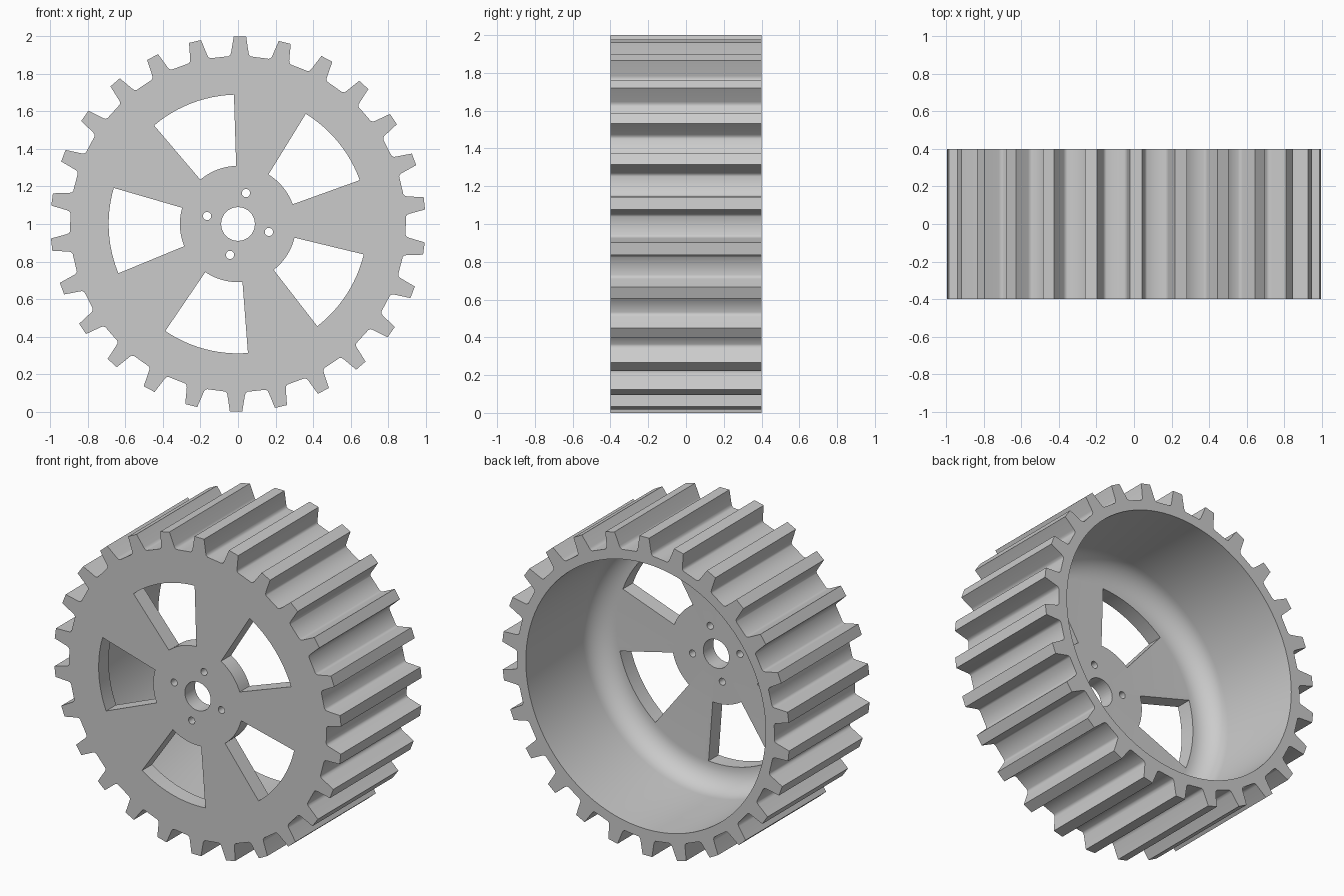
import bpy
import bmesh
from math import sin, cos, pi, radians
from mathutils import Matrix, Vector

cube = bpy.data.objects.get("Cube")
if cube:
    bpy.data.objects.remove(cube, do_unlink=True)

TEETH = 26
WINDOWS = 5
BACK, FRONT = 0.4, -0.4
WEB_BACK = -0.3
CENTRE_Z = 1.0


def finish(name, bm):
    """Turn a bmesh into an object centred on the wheel axle."""
    bmesh.ops.recalc_face_normals(bm, faces=bm.faces)
    mesh = bpy.data.meshes.new(name)
    bm.to_mesh(mesh)
    bm.free()
    obj = bpy.data.objects.new(name, mesh)
    obj.location.z = CENTRE_Z
    bpy.context.collection.objects.link(obj)
    return obj


def add_prism(bm, outline, y0, y1):
    """Extrude a closed (x, z) outline along the axle."""
    face = bm.faces.new([bm.verts.new((x, y0, z)) for x, z in outline])
    grown = bmesh.ops.extrude_face_region(bm, geom=[face], use_keep_orig=True)
    moved = [v for v in grown["geom"] if isinstance(v, bmesh.types.BMVert)]
    bmesh.ops.translate(bm, verts=moved, vec=(0, y1 - y0, 0))


def arc(radius, start, end, steps, cx=0.0, cy=0.0):
    angles = [start + (end - start) * i / steps for i in range(steps + 1)]
    return [(cx + radius * cos(a), cy + radius * sin(a)) for a in angles]


# Toothed body: one tooth outline repeated around the axle
half = [(0.033, 1.0), (0.0465, 0.915), (0.05, 0.902), (0.06, 0.894)]
tooth = [(-x, z) for x, z in reversed(half)] + half
outline = []
for i in range(TEETH):
    turn = Matrix.Rotation(radians(-0.6) - 2 * pi * i / TEETH, 2)
    outline += [tuple(turn @ Vector(p)) for p in tooth]
bm = bmesh.new()
add_prism(bm, outline, FRONT, BACK)
wheel = finish("toothed_wheel", bm)

# Bowl-shaped hollow, open at the back, with a rounded inner corner
inner, fillet = 0.835, 0.14
profile = [(0, WEB_BACK)]
profile += arc(fillet, -pi / 2, 0, 10, inner - fillet, WEB_BACK + fillet)
profile += [(inner, BACK + 0.1), (0, BACK + 0.1)]
bm = bmesh.new()
points = [bm.verts.new((r, y, 0)) for r, y in profile]
edges = [bm.edges.new(pair) for pair in zip(points, points[1:])]
bmesh.ops.spin(bm, geom=points + edges, cent=(0, 0, 0), axis=(0, 1, 0),
               angle=2 * pi, steps=96, use_duplicate=False)
bmesh.ops.remove_doubles(bm, verts=bm.verts, dist=0.0001)
hollow = finish("hollow_cutter", bm)

# Five windows between the spokes, axle hole and four bolt holes
bm = bmesh.new()
for i in range(WINDOWS):
    mid = radians(111.1) + 2 * pi * i / WINDOWS
    a, b = mid - radians(19.3), mid + radians(19.3)
    add_prism(bm, arc(0.31, a, b, 12) + arc(0.69, b, a, 12), -0.6, 0)
add_prism(bm, arc(0.09, 0, 2 * pi, 40)[:-1], -0.6, 0)
for i in range(4):
    a = radians(75.5) + i * pi / 2
    ring = arc(0.022, 0, 2 * pi, 20, 0.17 * cos(a), 0.17 * sin(a))
    add_prism(bm, ring[:-1], -0.6, 0)
openings = finish("openings_cutter", bm)

# Cut the hollow and openings out of the body
bpy.ops.object.select_all(action="DESELECT")
bpy.context.view_layer.objects.active = wheel
wheel.select_set(True)
for cutter in (hollow, openings):
    cutter.hide_render = True
    mod = wheel.modifiers.new(cutter.name, "BOOLEAN")
    mod.operation = "DIFFERENCE"
    mod.solver = "EXACT"
    mod.object = cutter
    bpy.ops.object.modifier_apply(modifier=mod.name)
    bpy.data.objects.remove(cutter, do_unlink=True)

# Single grey material
grey = bpy.data.materials.new("light_grey")
grey.use_nodes = True
colour = (0.6, 0.6, 0.6, 1)
grey.diffuse_color = colour
grey.node_tree.nodes["Principled BSDF"].inputs["Base Color"].default_value = colour
wheel.data.materials.clear()
wheel.data.materials.append(grey)

bpy.ops.object.shade_smooth_by_angle(angle=radians(40))
